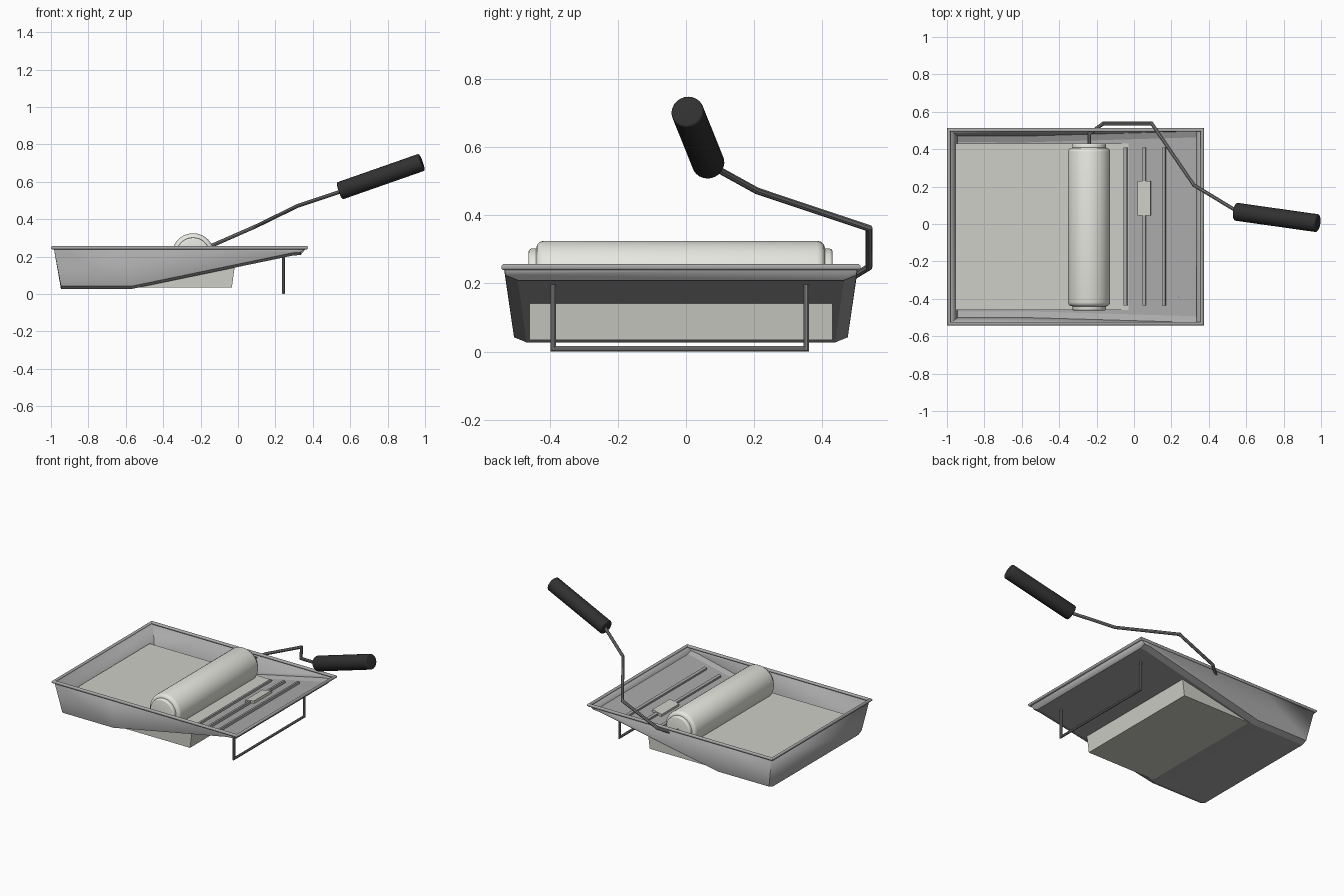
import bpy, bmesh, math
from mathutils import Vector, Matrix

if "Cube" in bpy.data.objects:
    bpy.data.objects.remove(bpy.data.objects["Cube"])


def material(name, rgb):
    m = bpy.data.materials.new(name)
    m.diffuse_color = (*rgb, 1)
    m.use_nodes = True
    m.node_tree.nodes["Principled BSDF"].inputs["Base Color"].default_value = m.diffuse_color
    return m


paint_mat = material("paint", (0.62, 0.62, 0.57))
nap_mat = material("nap", (0.80, 0.80, 0.75))
black_mat = material("black_rubber", (0.03, 0.03, 0.03))
wire_mat = material("wire", (0.22, 0.22, 0.22))
tray_mat = material("tray_metal", (0.40, 0.40, 0.40))
CY = -0.015                          # tray centre line in y
SLOPE = math.atan2(0.18, 0.86)       # ramp angle


def floor_z(x):
    return 0.03 + max(0, x + 0.57) * math.tan(SLOPE)


def finish(name, bm, mat, angle=35):
    bmesh.ops.recalc_face_normals(bm, faces=bm.faces)
    me = bpy.data.meshes.new(name)
    bm.to_mesh(me)
    bm.free()
    ob = bpy.data.objects.new(name, me)
    bpy.context.collection.objects.link(ob)
    me.materials.append(mat)
    bpy.ops.object.select_all(action='DESELECT')
    ob.select_set(True)
    bpy.context.view_layer.objects.active = ob
    bpy.ops.object.shade_smooth_by_angle(angle=math.radians(angle))
    return ob


def bridge(bm, a, b):
    for i in range(len(a)):
        j = (i + 1) % len(a)
        bm.faces.new((a[i], a[j], b[j], b[i]))


def wire(name, pts, r, mat, n=8):
    """Round rod along a path with mitred corners."""
    pts = [Vector(p) for p in pts]
    d = [(b - a).normalized() for a, b in zip(pts, pts[1:])]
    u = d[0].orthogonal().normalized()
    v = d[0].cross(u)
    bm = bmesh.new()
    ring = [pts[0] + r * (u * math.cos(t) + v * math.sin(t))
            for t in [2 * math.pi * (i + .5) / n for i in range(n)]]
    rings = [[bm.verts.new(p) for p in ring]]
    for k in range(1, len(pts)):
        nrm = (d[k - 1] + d[k]).normalized() if k < len(d) else d[-1]
        ring = [p + d[k - 1] * ((pts[k] - p).dot(nrm) / d[k - 1].dot(nrm)) for p in ring]
        rings.append([bm.verts.new(p) for p in ring])
        bridge(bm, rings[-2], rings[-1])
    bm.faces.new(rings[0])
    bm.faces.new(rings[-1])
    return finish(name, bm, mat)


def lathe(name, a, b, profile, mat, n=32):
    """Solid of revolution from a to b; profile is (distance along, radius)."""
    a, b = Vector(a), Vector(b)
    rot = (b - a).to_track_quat('Z', 'Y').to_matrix()
    bm = bmesh.new()
    rings = []
    for h, r in profile:
        rings.append([bm.verts.new(a + rot @ Vector((r * math.cos(t), r * math.sin(t), h)))
                      for t in [2 * math.pi * i / n for i in range(n)]])
        if len(rings) > 1:
            bridge(bm, rings[-2], rings[-1])
    bm.faces.new(rings[0])
    bm.faces.new(rings[-1])
    return finish(name, bm, mat)


def rounded(length, r, e):
    q = [(e - e * math.cos(t), r - e + e * math.sin(t)) for t in [math.pi / 6 * i for i in range(4)]]
    return q + [(length - h, s) for h, s in reversed(q)]


def box(name, size, loc, mat, tilt=0):
    bm = bmesh.new()
    bmesh.ops.create_cube(bm, size=1, matrix=Matrix.Translation(loc) @ Matrix.Rotation(-tilt, 4, 'Y')
                          @ Matrix.Diagonal((*size, 1)))
    return finish(name, bm, mat)


# Tray shell: cross-sections along x, closed by sloping end walls
bm = bmesh.new()
rows = []
for x, xt, z in ((-0.945, -0.983, 0.03), (-0.57, -0.57, 0.03), (0.29, 0.29, 0.208), (0.335, 0.363, 0.212)):
    zc = z + 0.014
    hw = 0.487 + (zc - 0.04) * 0.14
    half = [(xt, 0.517, 0.248), (x, hw, zc), (x, hw - 0.035, z)]
    pts = [(a, CY - b, c) for a, b, c in half] + [(a, CY + b, c) for a, b, c in reversed(half)]
    rows.append([bm.verts.new(p) for p in pts])
for a, b in zip(rows, rows[1:]):
    for i in range(5):
        bm.faces.new((a[i], a[i + 1], b[i + 1], b[i]))
bm.faces.new(rows[0])
bm.faces.new(rows[-1])
tray = finish("tray", bm, tray_mat, 20)
sol = tray.modifiers.new("thickness", 'SOLIDIFY')
sol.thickness = 0.006
sol.offset = 0

# Rolled rim around the tray
bm = bmesh.new()
rings = []
for sx, sy in ((-1, -1), (1, -1), (1, 1), (-1, 1)):
    rings.append([bm.verts.new((-0.3125 + sx * (0.6775 + 0.01 * math.cos(t)),
                                CY + sy * (0.518 + 0.01 * math.cos(t)), 0.248 + 0.01 * math.sin(t)))
                  for t in [math.pi / 4 * (i + .5) for i in range(8)]])
for i in range(4):
    bridge(bm, rings[i], rings[(i + 1) % 4])
finish("tray_rim", bm, tray_mat, 50)

# Paint block, slightly tapered, poking out below the ramp
bm = bmesh.new()
rings = [[bm.verts.new((x, CY + s * 0.445, z)) for x, s in ((x0, -1), (x1, -1), (x1, 1), (x0, 1))]
         for x0, x1, z in ((-0.938, -0.033, 0.034), (-0.955, -0.018, 0.145))]
bridge(bm, *rings)
bm.faces.new(rings[0])
bm.faces.new(rings[1])
finish("paint", bm, paint_mat)

# Ramp ridges and small plate
for i, x in enumerate((-0.045, 0.055, 0.16)):
    box(f"ridge_{i + 1}", (0.018, 0.845, 0.02), (x, CY + 0.002, floor_z(x) + 0.006), tray_mat, SLOPE)
box("ramp_plate", (0.07, 0.185, 0.016), (0.055, 0.137, floor_z(0.055) + 0.012), paint_mat, SLOPE)

# Wire leg under the high end
wire("leg", [(0.243, -0.39, 0.2), (0.243, -0.39, 0.008), (0.243, 0.353, 0.008), (0.243, 0.353, 0.2)],
     0.0085, wire_mat)

# Roller sleeve and end caps
lathe("roller_sleeve", (-0.24, -0.44, 0.212), (-0.24, 0.408, 0.212), rounded(0.848, 0.113, 0.022), nap_mat, 40)
lathe("roller_cap", (-0.24, -0.462, 0.212), (-0.24, 0.43, 0.212), rounded(0.892, 0.09, 0.008), nap_mat)

# Bent roller frame
wire("roller_frame", [(-0.24, 0.4, 0.212), (-0.24, 0.482, 0.215), (-0.165, 0.537, 0.248), (0.095, 0.537, 0.362),
                      (0.32, 0.208, 0.472), (0.56, 0.063, 0.552)], 0.01, wire_mat)

# Handle grip
a, b = Vector((0.543, 0.066, 0.551)), Vector((0.983, 0.004, 0.705))
lathe("handle", a, b, rounded((b - a).length, 0.048, 0.008), black_mat, 24)
